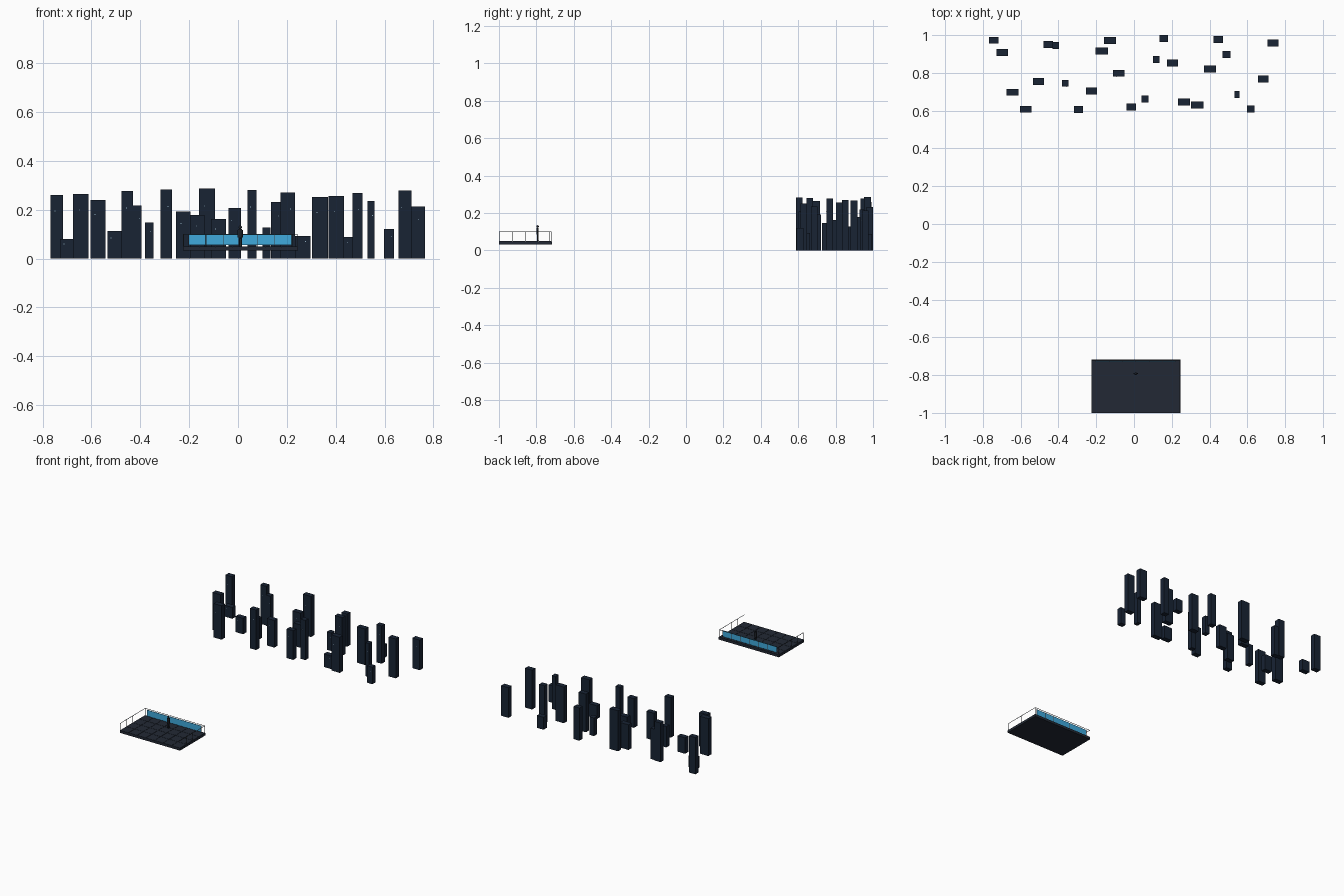
import bpy, bmesh, random
from mathutils import Matrix, Vector

if "Cube" in bpy.data.objects:
    bpy.data.objects.remove(bpy.data.objects["Cube"])

random.seed(4)


def mat(name, rgb):
    m = bpy.data.materials.new(name)
    m.diffuse_color = (*rgb, 1)
    m.use_nodes = True
    m.node_tree.nodes["Principled BSDF"].inputs["Base Color"].default_value = m.diffuse_color
    return m


NAVY = mat("navy", (0.009, 0.017, 0.034))
DECK = mat("deck_grey", (0.016, 0.022, 0.035))
RAIL = mat("rail_metal", (0.05, 0.06, 0.07))
GLASS = mat("glass_blue", (0.05, 0.40, 0.72))
LIGHT = mat("window_light", (0.30, 0.45, 0.55))
CLOTH = mat("cloth", (0.012, 0.015, 0.022))


def finish(name, bm, material):
    me = bpy.data.meshes.new(name)
    bm.to_mesh(me)
    bm.free()
    me.materials.append(material)
    ob = bpy.data.objects.new(name, me)
    bpy.context.collection.objects.link(ob)
    return ob


def add_box(bm, c, s):
    bmesh.ops.create_cube(bm, size=1, matrix=Matrix.Translation(c) @ Matrix.Diagonal((*s, 1)))


def box(name, c, s, material):
    bm = bmesh.new()
    add_box(bm, c, s)
    return finish(name, bm, material)


def add_rod(bm, a, b, r, r2=None, n=8):
    a, b = Vector(a), Vector(b)
    rot = (b - a).to_track_quat('Z', 'Y').to_matrix().to_4x4()
    bmesh.ops.create_cone(bm, cap_ends=True, segments=n, radius1=r, radius2=r if r2 is None else r2,
                          depth=(b - a).length, matrix=Matrix.Translation((a + b) / 2) @ rot)


# Skyline towers: x, y, width, height
towers = [
    (-.744, .975, .050, .260), (-.700, .910, .060, .080), (-.646, .700, .064, .265),
    (-.575, .610, .062, .240), (-.507, .757, .058, .113), (-.456, .952, .048, .277),
    (-.416, .947, .036, .218), (-.365, .747, .034, .148), (-.296, .608, .048, .283),
    (-.226, .706, .058, .192), (-.172, .918, .065, .178), (-.129, .973, .065, .287),
    (-.082, .800, .060, .162), (-.016, .622, .051, .207), (.056, .664, .037, .281),
    (.115, .873, .034, .128), (.156, .984, .044, .232), (.202, .854, .058, .270),
    (.263, .648, .064, .093), (.334, .632, .066, .252), (.400, .823, .064, .256),
    (.444, .979, .052, .088), (.487, .900, .042, .268), (.543, .688, .028, .236),
    (.616, .611, .042, .120), (.682, .770, .055, .279), (.735, .960, .058, .213)]
lights = bmesh.new()
for i, (x, y, w, h) in enumerate(towers):
    x, y = x + .002, y - .002
    box(f"tower_{i + 1}", (x, y, h / 2), (w, .036, h), NAVY)
    # one tiny lit window on the front face
    add_box(lights, (x + random.uniform(-.3, .3) * w, y - .0182, h * .75), (.003, .001, .004))
finish("window_lights", lights, LIGHT)

# Rooftop deck: slab and paving grid
CX, X0, X1, Y0, Y1, Z = .010, -.226, .246, -1.0, -.717, .05
box("deck_slab", (CX, (Y0 + Y1) / 2, .040), (X1 - X0, Y1 - Y0, .016), DECK)
tiles = bmesh.new()
tx, ty = (X1 - X0) / 7, (Y1 - Y0) / 4
for i in range(7):
    for j in range(4):
        add_box(tiles, (X0 + (i + .5) * tx, Y0 + (j + .5) * ty, .049), (tx - .002, ty - .002, .002))
finish("deck_tiles", tiles, DECK)

# Rear glass balustrade: six panes between seven posts
GY, TOP, STEP = -.730, .100, .0705
panes, posts = bmesh.new(), bmesh.new()
for i in range(7):
    x = CX + (i - 3) * STEP
    add_rod(posts, (x, GY, Z), (x, GY, TOP), .0015)
    if i < 6:
        add_box(panes, (x + STEP / 2, GY, .0765), (STEP - .003, .002, .044))
finish("glass_panes", panes, GLASS)
finish("rear_posts", posts, RAIL)

# Rails along the back and both sides
rails = bmesh.new()
add_rod(rails, (X0 + .003, Y1 - .003, TOP), (X1 - .003, Y1 - .003, TOP), .0015)
for x in (X0 + .003, X1 - .003):
    add_rod(rails, (x, Y0 + .001, TOP), (x, Y1 - .001, TOP), .0015)
    for j in range(5):
        y = Y0 + .004 + j * (Y1 - Y0 - .008) / 4
        add_rod(rails, (x, y, Z), (x, y, TOP), .0013)
finish("side_rails", rails, RAIL)

# Standing figure looking over the rail
fx, fy = .009, -.793
body = bmesh.new()
for s in (-1, 1):
    add_rod(body, (fx + s * .004, fy, Z), (fx + s * .004, fy, .088), .003, .004)
    add_rod(body, (fx + s * .009, fy, .117), (fx + s * .010, fy + .003, .086), .0025, .002)
    add_box(body, (fx + s * .004, fy + .002, Z + .002), (.006, .012, .004))
add_box(body, (fx, fy, .103), (.016, .010, .034))
bmesh.ops.create_uvsphere(body, u_segments=12, v_segments=8, radius=.007,
                          matrix=Matrix.Translation((fx, fy, .128)))
finish("standing_figure", body, CLOTH)
